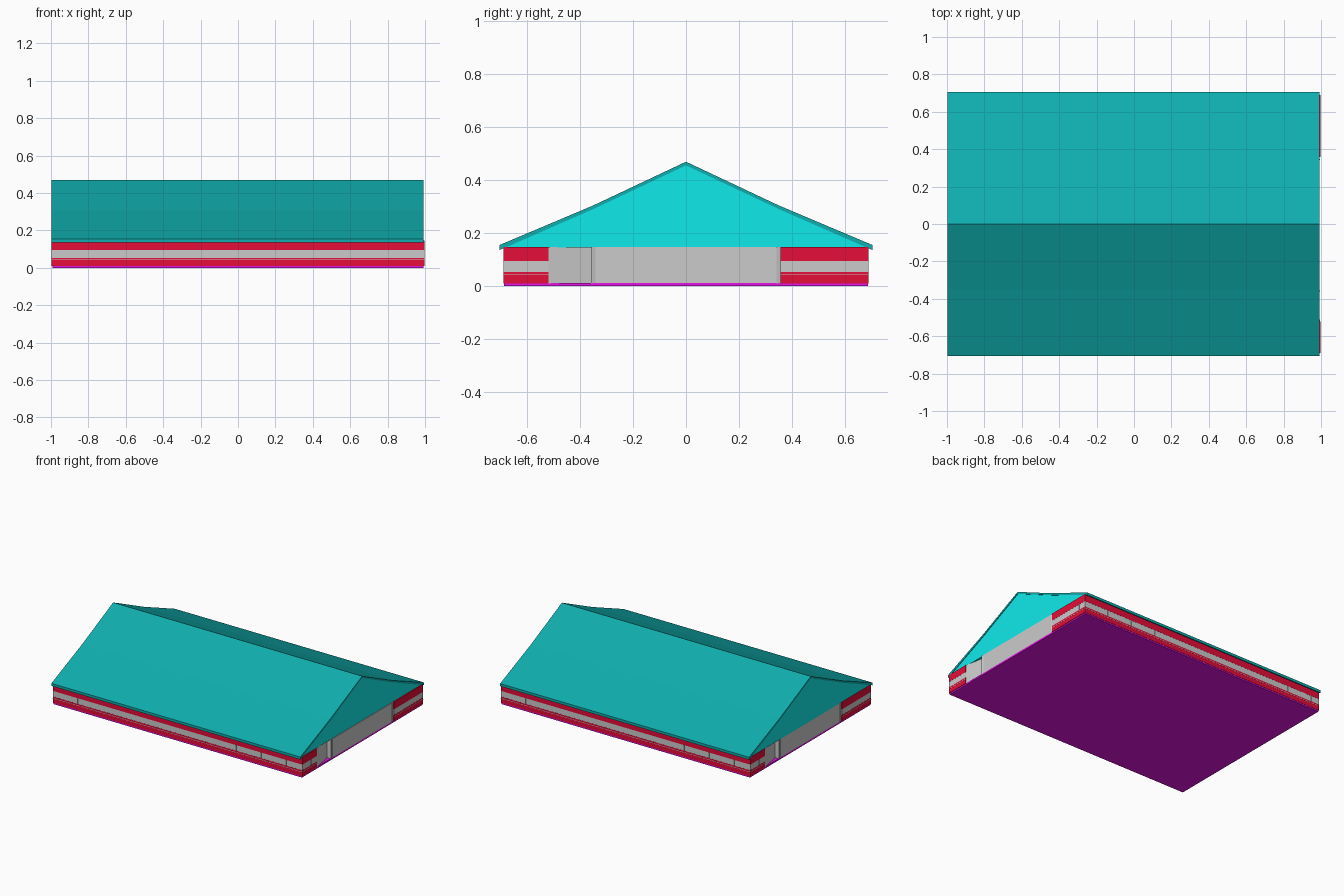
import bpy, bmesh

if "Cube" in bpy.data.objects:
    bpy.data.objects.remove(bpy.data.objects["Cube"])


def material(name, rgb):
    m = bpy.data.materials.new(name)
    m.diffuse_color = (*rgb, 1)
    m.use_nodes = True
    m.node_tree.nodes["Principled BSDF"].inputs["Base Color"].default_value = m.diffuse_color
    return m


RED = material("red_paint", (0.79, 0.004, 0.04))
ROOF = material("roof_teal", (0.005, 0.42, 0.42))
GABLE = material("gable_cyan", (0.005, 0.82, 0.82))
FLOOR = material("purple_floor", (0.78, 0.006, 0.78))


def finish(name, bm, mat):
    bmesh.ops.recalc_face_normals(bm, faces=bm.faces)
    me = bpy.data.meshes.new(name)
    bm.to_mesh(me)
    bm.free()
    ob = bpy.data.objects.new(name, me)
    bpy.context.collection.objects.link(ob)
    if mat:
        me.materials.append(mat)
    return ob


def boxes(name, spans, mat=None):
    """One object made of boxes given as (x0, x1, y0, y1, z0, z1)."""
    bm = bmesh.new()
    for x0, x1, y0, y1, z0, z1 in spans:
        vs = bmesh.ops.create_cube(bm, size=1)["verts"]
        bmesh.ops.scale(bm, vec=(x1 - x0, y1 - y0, z1 - z0), verts=vs)
        bmesh.ops.translate(bm, vec=((x0 + x1) / 2, (y0 + y1) / 2, (z0 + z1) / 2), verts=vs)
    return finish(name, bm, mat)


def prism(name, points, offset, mat=None):
    """Extrude a planar outline along an offset vector."""
    bm = bmesh.new()
    face = bm.faces.new([bm.verts.new(p) for p in points])
    ext = bmesh.ops.extrude_face_region(bm, geom=[face])["geom"]
    bmesh.ops.translate(bm, vec=offset,
                        verts=[v for v in ext if isinstance(v, bmesh.types.BMVert)])
    return finish(name, bm, mat)


def turned(spans):
    """Add copies of the spans rotated half a turn about z."""
    return spans + [(-b, -a, -d, -c, e, f) for a, b, c, d, e, f in spans]


def wall_runs(z0, z1, out):
    """Long side wall plus its two end-wall returns, on both sides."""
    X, Y, t = 0.99 + out, 0.683 + out, 0.02
    return turned([
        (-X, X, -Y, -Y + t, z0, z1),
        (X - t, X, -Y, -0.52, z0, z1),
        (X - t, X, 0.357, Y, z0, z1),
    ])


# Floor slab and inner grey body
boxes("floor_slab", [(-0.993, 0.993, -0.688, 0.688, 0, 0.012)], FLOOR)
boxes("inner_body", [(-0.955, 0.955, -0.68, 0.68, 0.01, 0.146)])

# Red wall bands, window strip and pale sill line
boxes("lower_wall_band", wall_runs(0.01, 0.054, 0.007), RED)
boxes("upper_wall_band", wall_runs(0.095, 0.147, 0.007), RED)
boxes("window_strip", wall_runs(0.052, 0.097, 0.0062))
boxes("sill_line", wall_runs(0.041, 0.044, 0.0078))

# Thin window mullions on long walls and end returns
mullions = []
for i in range(1, 30):
    x = -1 + i * 2 / 30
    mullions.append((x - 0.002, x + 0.002, -0.6898, -0.68, 0.053, 0.096))
for y in (-0.65, -0.62, -0.585, -0.55, 0.4, 0.45, 0.52, 0.57, 0.63):
    mullions.append((0.985, 0.9968, y - 0.002, y + 0.002, 0.053, 0.096))
boxes("window_mullions", turned(mullions))

# Gable end doors, with angled side doors and door jambs
boxes("main_doors", turned([(0.95, 0.993, -0.342, 0.342, 0.01, 0.147)]))
for side, s in (("right", 1), ("left", -1)):
    for part, y0, y1, drop in (("side_door", -0.521, -0.36, 0.03),
                               ("near_jamb", -0.36, -0.342, 0.006),
                               ("far_jamb", 0.342, 0.357, 0.005)):
        outline = [(0.95, y0), (0.995, y0), (0.995 - drop, y1), (0.95, y1)]
        prism(f"{part}_{side}", [(s * x, s * y, 0.01) for x, y in outline], (0, 0, 0.137))

# Gently kinked roof shell and gable infill
top = [(-0.705, 0.155), (-0.35, 0.305), (0, 0.47), (0.35, 0.305), (0.705, 0.155)]
under = [(y, z - (0.019 if abs(y) > 0.5 else 0.014)) for y, z in top]
prism("roof", [(-0.998, y, z) for y, z in top + under[::-1]], (1.99, 0, 0), ROOF)
infill = [(-0.685, 0.146)] + [(y, z + 0.005) for y, z in under[1:4]] + [(0.685, 0.146)]
prism("gable_infill", [(-0.994, y, z) for y, z in infill], (1.982, 0, 0), GABLE)
